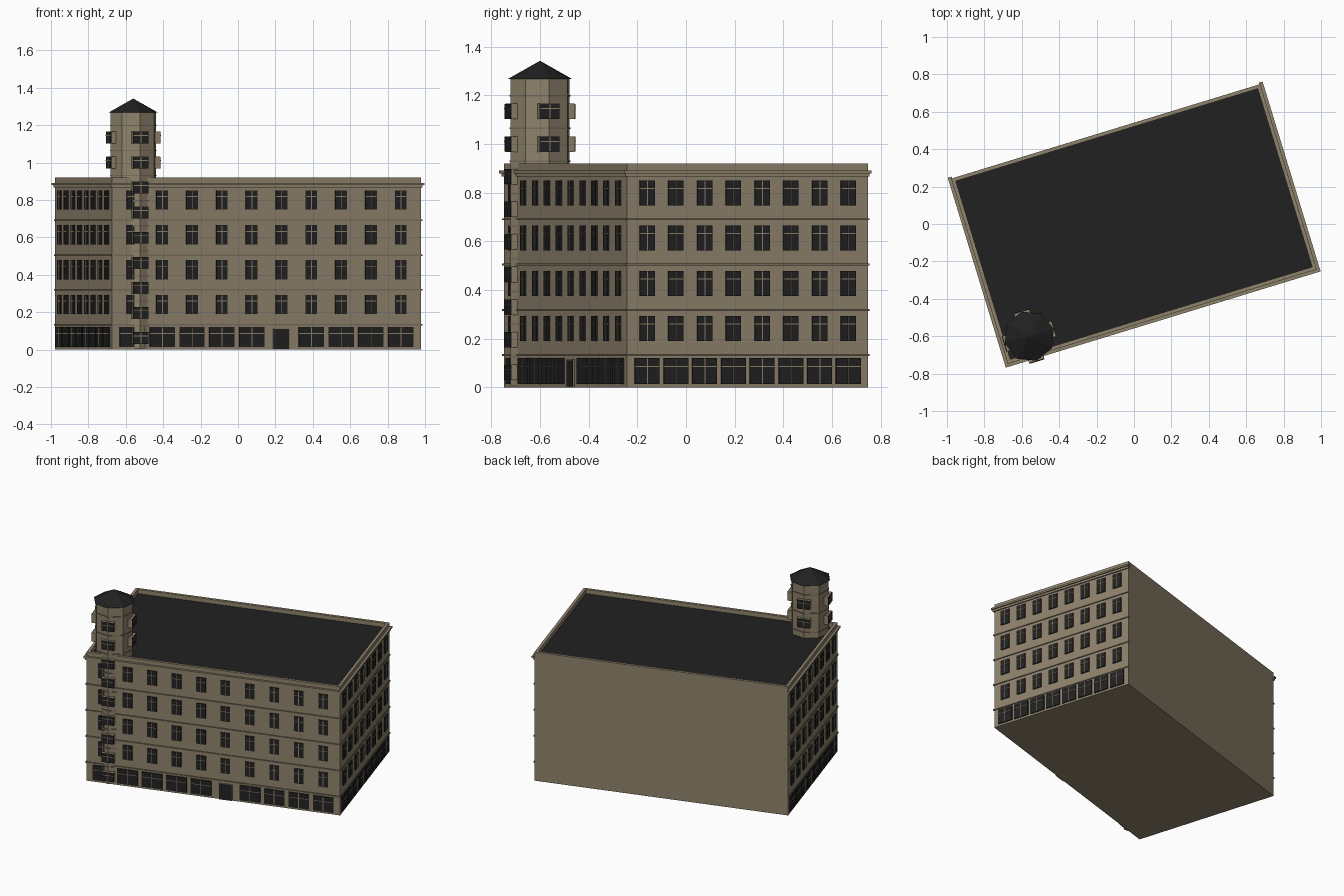
import bpy
import bmesh
from math import radians, pi
from mathutils import Matrix, Vector

cube = bpy.data.objects.get("Cube")
if cube:
    bpy.data.objects.remove(cube, do_unlink=True)


def material(name, rgb):
    mat = bpy.data.materials.new(name)
    mat.use_nodes = True
    mat.diffuse_color = (*rgb, 1)
    mat.node_tree.nodes["Principled BSDF"].inputs["Base Color"].default_value = (*rgb, 1)
    return mat


STONE = material("warm stone", (0.27, 0.225, 0.15))
TRIM = material("shaded stone trim", (0.19, 0.157, 0.105))
DARK = material("dark roof and glass", (0.015, 0.015, 0.015))

# The whole block is turned on its plot
TURN = Matrix.Rotation(radians(17), 4, "Z")
A, B = 0.864, 0.518              # half length and half depth
DECK, TOP = 0.89, 0.92
FLOOR = 0.186                    # storey height
TOWER = Matrix.Translation((-0.711, -0.41, 0))
TOWER_R = 0.127


def finish(name, bm, *mats):
    bmesh.ops.transform(bm, matrix=TURN, verts=bm.verts)
    mesh = bpy.data.meshes.new(name)
    bm.to_mesh(mesh)
    bm.free()
    for mat in mats:
        mesh.materials.append(mat)
    obj = bpy.data.objects.new(name, mesh)
    bpy.context.collection.objects.link(obj)
    return obj


def box(bm, frame, x, y, z):
    """Add a box from (min, max) pairs in the given frame."""
    mid = Vector([sum(p) / 2 for p in (x, y, z)])
    size = [p[1] - p[0] for p in (x, y, z)]
    bmesh.ops.create_cube(bm, size=1, matrix=frame @ Matrix.Translation(mid) @ Matrix.Diagonal((*size, 1)))


def prism(bm, r1, r2, z0, z1):
    """Add an eight-sided tower section with corners on the block's axes."""
    bmesh.ops.create_cone(bm, cap_ends=True, segments=8, radius1=r1, radius2=r2, depth=z1 - z0,
                          matrix=TOWER @ Matrix.Translation((0, 0, (z0 + z1) / 2)))


def wall_frame(quarter, distance, origin=Matrix()):
    """Frame whose -y axis points out of the wall."""
    return origin @ Matrix.Rotation(quarter * pi / 2, 4, "Z") @ Matrix.Translation((0, -distance, 0))


def window(glass, bars, frame, s, z0, z1, width, proud=0.007):
    """Dark pane with one upright and one crossbar."""
    h, t = width / 2, 0.002
    box(glass, frame, (s - h, s + h), (-proud, 0.005), (z0, z1))
    front = (-proud - 0.002, 0)
    box(bars, frame, (s - t, s + t), front, (z0, z1))
    rail = z0 + (z1 - z0) * 0.68
    box(bars, frame, (s - h, s + h), front, (rail - t, rail + t))


# Main block with a dark roof deck
bm = bmesh.new()
box(bm, Matrix(), (-A, A), (-B, B), (0, DECK))
bm.normal_update()
for face in bm.faces:
    face.material_index = int(face.normal.z > 0.5)
finish("main_block", bm, STONE, DARK)

# Parapet around the deck
bm = bmesh.new()
RIM = 0.02
for side in (-1, 1):
    ends = sorted((side * B, side * (B - RIM)))
    box(bm, Matrix(), (-A, A), ends, (DECK - 0.01, TOP))
    ends = sorted((side * A, side * (A - RIM)))
    box(bm, Matrix(), ends, (-B + RIM, B - RIM), (DECK - 0.01, TOP))
finish("parapet", bm, STONE)

# String courses and cornice along the three street sides
courses, cornice = bmesh.new(), bmesh.new()


def surround(bm, out, z):
    box(bm, Matrix(), (-A - out, A + out), (-B - out, -B + 0.005), z)
    for side in (-1, 1):
        ends = sorted((side * (A + out), side * (A - 0.005)))
        box(bm, Matrix(), ends, (-B + 0.005, B + out * 0.6), z)


for level in range(4):
    z = 0.133 + level * FLOOR
    surround(courses, 0.006, (z - 0.004, z + 0.004))
surround(cornice, 0.008, (0.866, 0.88))
surround(cornice, 0.016, (0.88, 0.892))
finish("string_courses", courses, TRIM)
finish("cornice", cornice, STONE)

# Street windows: wall quarter turn, distance, bays, spacing, shop window width
glass, bars = bmesh.new(), bmesh.new()
DOOR_BAY = 5
for quarter, distance, bays, step, shop in ((0, B, 10, 0.1667, 0.14),
                                            (1, A, 8, 0.1235, 0.106),
                                            (-1, A, 8, 0.1235, 0.106)):
    frame = wall_frame(quarter, distance)
    for bay in range(bays):
        s = (bay - (bays - 1) / 2) * step
        for level in range(4):
            z = 0.19 + level * FLOOR
            window(glass, bars, frame, s, z, z + 0.103, 0.064)
        if quarter or bay != DOOR_BAY:
            window(glass, bars, frame, s, 0.014, 0.12, shop)
finish("window_panes", glass, DARK)
finish("window_bars", bars, STONE)

# Entrance door with a stone surround
frame = wall_frame(0, B)
s = (DOOR_BAY - 4.5) * 0.1667
bm = bmesh.new()
box(bm, frame, (s - 0.042, s + 0.042), (-0.008, 0.005), (0.004, 0.11))
finish("front_door", bm, DARK)
bm = bmesh.new()
box(bm, frame, (s - 0.046, s + 0.046), (-0.006, 0.005), (0, 0.114))
finish("door_surround", bm, TRIM)

# Corner tower with thin bands and a pointed roof
bm = bmesh.new()
prism(bm, TOWER_R, TOWER_R, 0.005, 1.27)
finish("tower_shaft", bm, STONE)
bm = bmesh.new()
ROW = 0.134
for row in range(9):
    z = 0.126 + row * ROW
    prism(bm, TOWER_R + 0.004, TOWER_R + 0.004, z - 0.003, z + 0.003)
finish("tower_bands", bm, TRIM)
bm = bmesh.new()
prism(bm, 0.137, 0, 1.268, 1.342)
finish("tower_roof", bm, DARK)

# Tower windows: full height on the street, two rows on the other sides
glass, bars, cases = bmesh.new(), bmesh.new(), bmesh.new()
for quarter in range(4):
    frame = wall_frame(quarter, TOWER_R, TOWER)
    for row in range(7 if quarter else 0, 9):
        z = 0.03 + row * ROW
        box(cases, frame, (-0.043, 0.043), (-0.009, 0.018), (z, z + 0.064))
        window(glass, bars, frame, 0, z + 0.001, z + 0.063, 0.084, 0.013)
finish("tower_window_panes", glass, DARK)
finish("tower_window_bars", bars, STONE)
finish("tower_window_cases", cases, STONE)
